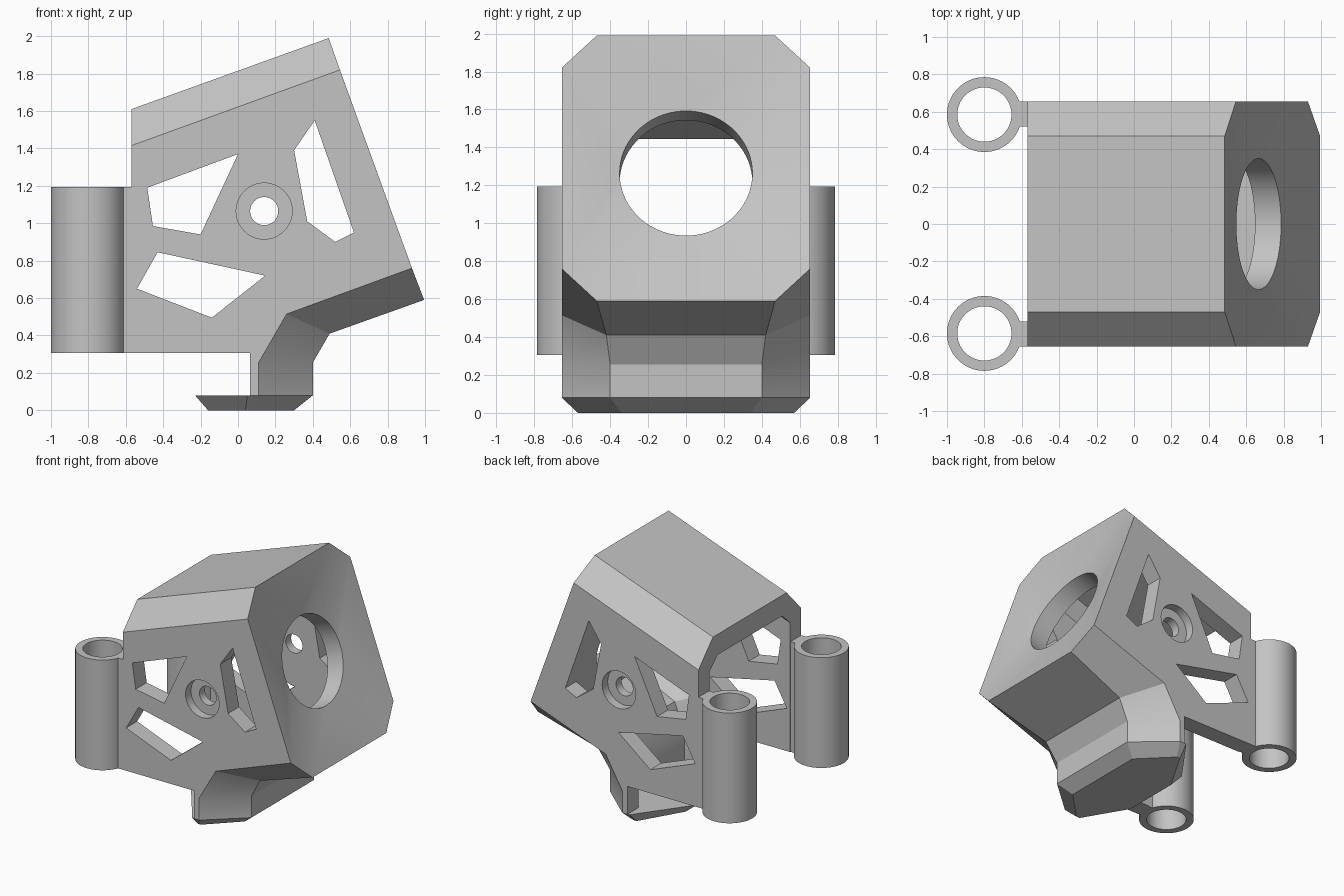
import bpy, bmesh, math
from mathutils import Vector

if "Cube" in bpy.data.objects:
    bpy.data.objects.remove(bpy.data.objects["Cube"])

grey = bpy.data.materials.new("plain_grey")
grey.use_nodes = True
COLOUR = (0.55, 0.55, 0.55, 1)
grey.diffuse_color = COLOUR
grey.node_tree.nodes["Principled BSDF"].inputs["Base Color"].default_value = COLOUR


def make(name, bm):
    bmesh.ops.recalc_face_normals(bm, faces=bm.faces[:])
    mesh = bpy.data.meshes.new(name)
    bm.to_mesh(mesh)
    bm.free()
    obj = bpy.data.objects.new(name, mesh)
    bpy.context.collection.objects.link(obj)
    mesh.materials.append(grey)
    return obj


def activate(obj):
    bpy.ops.object.select_all(action="DESELECT")
    obj.select_set(True)
    bpy.context.view_layer.objects.active = obj


def smooth(obj):
    activate(obj)
    bpy.ops.object.shade_smooth_by_angle(angle=math.radians(25))


def skin(bm, rings, skip=-1):
    """Join rings of points with quads and close both ends."""
    rings = [[bm.verts.new(p) for p in ring] for ring in rings]
    count = len(rings[0])
    for a, b in zip(rings, rings[1:]):
        for j in range(count):
            if j != skip:
                k = (j + 1) % count
                bm.faces.new((a[j], a[k], b[k], b[j]))
    bm.faces.new(rings[0])
    bm.faces.new(rings[-1])
    return rings


def chamfered(bm, side, side_y, middle, skip=-1):
    """Symmetric block: side profile (x, z) outside, middle profile (x, z, y) inside."""
    rings = [[(x, -side_y, z) for x, z in side],
             [(x, -y, z) for x, z, y in middle],
             [(x, y, z) for x, z, y in middle],
             [(x, side_y, z) for x, z in side]]
    return skin(bm, rings, skip)


def prism(name, outline, y0, y1):
    bm = bmesh.new()
    skin(bm, [[(x, y, z) for x, z in outline] for y in (y0, y1)])
    return make(name, bm)


def circle(cx, cy, r, n=48):
    return [(cx + r * math.cos(math.tau * i / n), cy + r * math.sin(math.tau * i / n))
            for i in range(n)]


def cut(target, cutter):
    activate(target)
    mod = target.modifiers.new("cut", "BOOLEAN")
    mod.operation = "DIFFERENCE"
    mod.solver = "EXACT"
    mod.object = cutter
    bpy.ops.object.modifier_apply(modifier=mod.name)
    bpy.data.objects.remove(cutter)


# Housing: chamfered outer block with its tilted face left open
side = [(-.57, .305), (.065, .305), (.065, .08), (.11, .08), (.11, .255),
        (.26, .515), (.93, .76), (.545, 1.82), (-.57, 1.415)]
middle = [(-.57, .305, .47), (.065, .305, .47), (.065, .08, .4), (.4, .08, .4),
          (.4, .255, .4), (.49, .41, .42), (.995, .59, .47), (.485, 1.99, .47),
          (-.57, 1.61, .47)]
bm = bmesh.new()
rings = chamfered(bm, side, .655, middle, skip=6)

# Dished face running from the octagonal rim down to the round opening
tilt = math.radians(20)
normal = Vector((math.cos(tilt), 0, math.sin(tilt)))
up = Vector((-math.sin(tilt), 0, math.cos(tilt)))
centre = Vector((.74, 0, 1.29))
rim = [ring[j] for ring in rings for j in (6, 7)]
N = 64
dirs = [Vector((0, math.cos(a), 0)) + up * math.sin(a)
        for a in (math.tau * (i + .5) / N for i in range(N))]
front = [bm.verts.new(centre - normal * .078 + d * .35) for d in dirs]
inner = [bm.verts.new(centre - normal * .35 + d * .35) for d in dirs]
corner = [max(rim, key=lambda v: (v.co - centre).dot(d)) for d in dirs]
for i in range(N):
    k = (i + 1) % N
    bm.faces.new((front[i], front[k], corner[i]))
    if corner[i] != corner[k]:
        bm.faces.new((front[k], corner[k], corner[i]))
    bm.faces.new((front[i], inner[i], inner[k], front[k]))
bm.faces.new(inner)
housing = make("housing", bm)

# Hollow, open to the rear and underneath
side = [(-.8, 0), (.06, 0), (.06, .28), (.2, .56), (.7, .74), (.356, 1.685), (-.8, 1.264)]
middle = [(-.8, 0, .41), (.26, 0, .35), (.26, .3, .35), (.36, .52, .37),
          (.73, .655, .41), (.325, 1.77, .41), (-.8, 1.36, .41)]
bm = bmesh.new()
chamfered(bm, side, .515, middle)
cut(housing, make("cavity_cutter", bm))

# Side windows and screw holes, through both walls
windows = [
    [(-.485, 1.19), (0, 1.37), (-.2, .94), (-.455, .985)],
    [(-.43, .845), (.145, .72), (-.14, .495), (-.54, .65)],
    [(.41, 1.55), (.3, 1.39), (.37, 1.01), (.52, .9), (.62, .95)],
    circle(.14, 1.065, .075),
]
for outline in windows:
    cut(housing, prism("window_cutter", outline, -1, 1))
for s in (-1, 1):
    cut(housing, prism("counterbore_cutter", circle(.14, 1.065, .15), s * .585, s))
smooth(housing)

# Foot: tapered plate closing the bottom of the lower wall
bm = bmesh.new()
top = [(.4, .4), (.11, .655), (.05, .655), (-.23, .27)]
base = [(.3, .34), (.07, .57), (.04, .57), (-.16, .23)]
skin(bm, [[(x, y, z) for x, y in pts] + [(x, -y, z) for x, y in reversed(pts)]
          for pts, z in ((base, 0), (top, .08))])
smooth(make("foot_plate", bm))

# Mounting tubes with the tabs joining them to the housing
for s, label in ((1, "rear"), (-1, "front")):
    bm = bmesh.new()
    loops = []
    for r, z in ((.2, .305), (.2, 1.195), (.145, 1.195), (.145, .305)):
        loops.append([bm.verts.new((x, y, z)) for x, y in circle(-.8, s * .585, r, 64)])
    for a, b in zip(loops, loops[1:] + loops[:1]):
        for i in range(64):
            k = (i + 1) % 64
            bm.faces.new((a[i], a[k], b[k], b[i]))
    smooth(make(label + "_tube", bm))
    bm = bmesh.new()
    tab = [(-.63, .52), (-.57, .52), (-.57, .655), (-.63, .655)]
    skin(bm, [[(x, s * y, z) for x, y in tab] for z in (.305, 1.195)])
    make(label + "_tab", bm)
